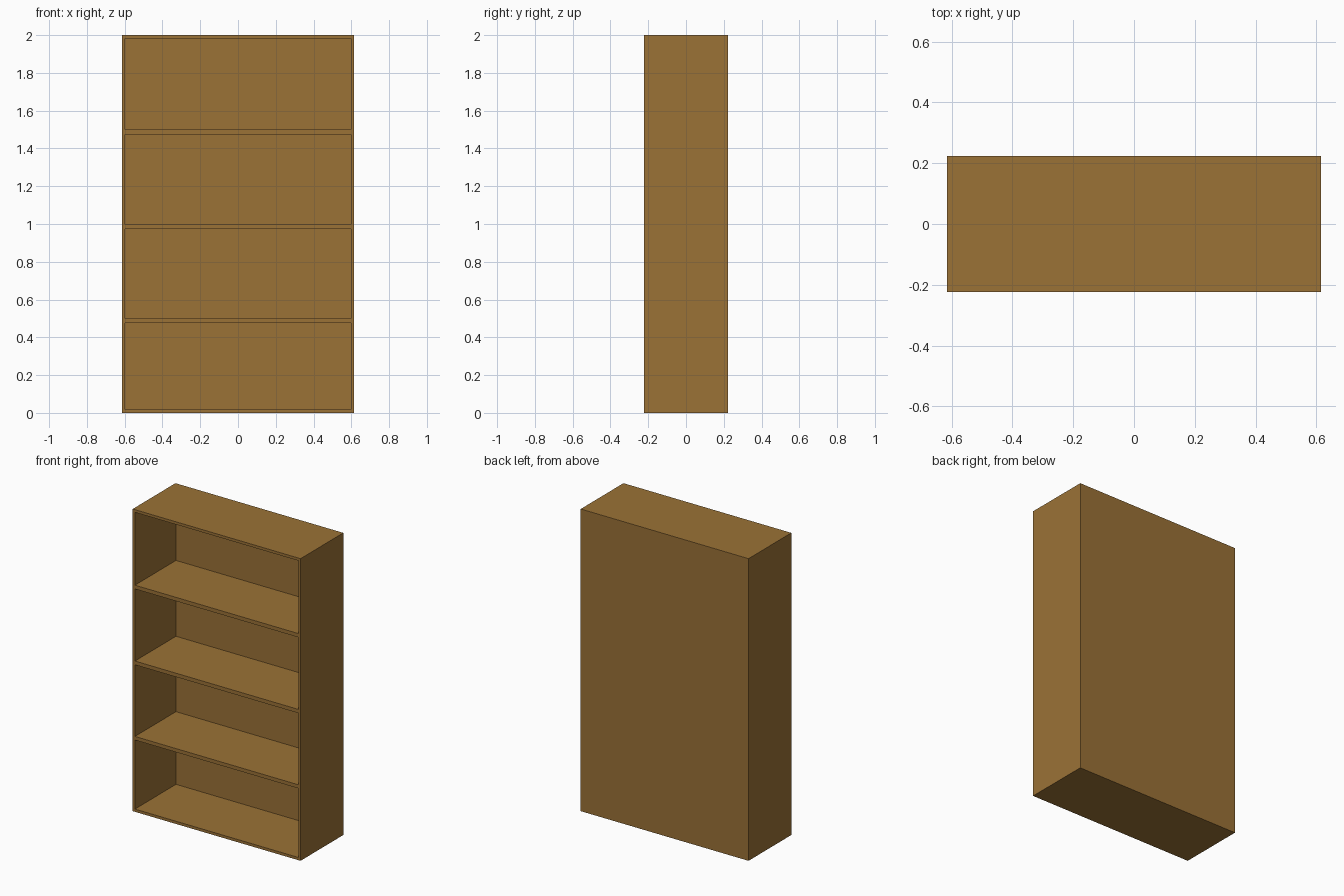
import bpy

if "Cube" in bpy.data.objects:
    bpy.data.objects.remove(bpy.data.objects["Cube"])

W, D, H = 1.229, 0.447, 2.0      # overall size
SIDE, BACK = 0.0165, 0.018       # panel thicknesses
# (floor, ceiling) of each open compartment
BAYS = [(0.018, 0.475), (0.499, 0.973), (0.998, 1.475), (1.500, 1.982)]

wood = bpy.data.materials.new("brown wood")
wood.diffuse_color = (0.328, 0.168, 0.037, 1.0)
wood.use_nodes = True
wood.node_tree.nodes["Principled BSDF"].inputs["Base Color"].default_value = wood.diffuse_color


def box(name, x, y, z):
    """Box spanning the given (min, max) ranges."""
    spans = (x, y, z)
    bpy.ops.mesh.primitive_cube_add(size=1, location=[(a + b) / 2 for a, b in spans])
    ob = bpy.context.object
    ob.name = name
    ob.scale = [b - a for a, b in spans]
    bpy.ops.object.transform_apply(location=True, rotation=False, scale=True)
    ob.data.materials.append(wood)
    return ob


# Bookcase body
body = box("bookcase_body", (-W / 2, W / 2), (-D / 2, D / 2), (0, H))

# Hollow out the four compartments, leaving sides, shelves and back panel
for i, (lo, hi) in enumerate(BAYS):
    cutter = box(f"compartment_cutter_{i + 1}", (-W / 2 + SIDE, W / 2 - SIDE),
                 (-D / 2 - 0.1, D / 2 - BACK), (lo, hi))
    cutter.hide_render = True
    cut = body.modifiers.new(f"compartment_{i + 1}", 'BOOLEAN')
    cut.operation = 'DIFFERENCE'
    cut.solver = 'EXACT'
    cut.object = cutter
    bpy.context.view_layer.objects.active = body
    bpy.ops.object.modifier_apply(modifier=cut.name)
    bpy.data.objects.remove(cutter)
